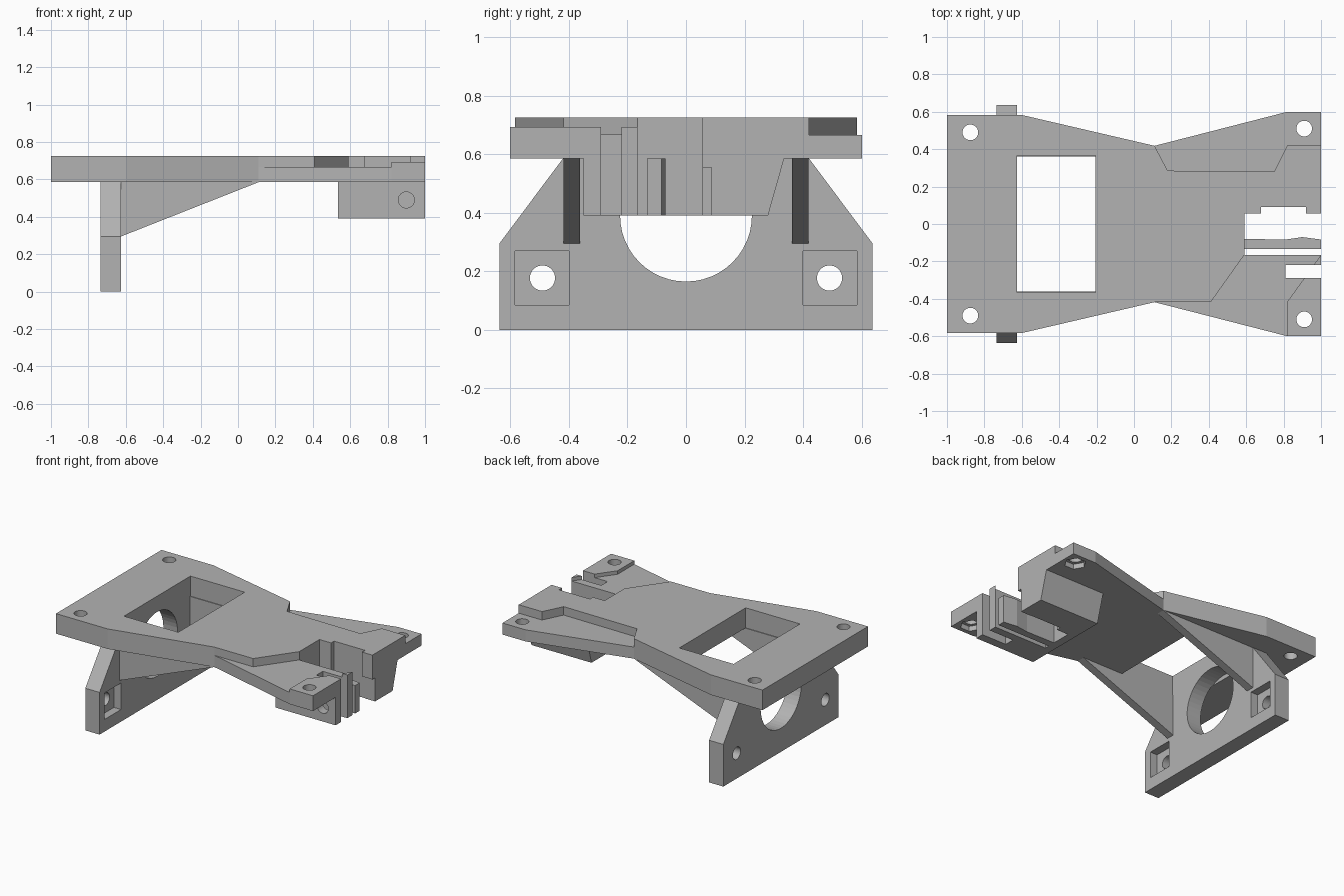
import bpy, bmesh, math
from mathutils import Vector

if "Cube" in bpy.data.objects:
    bpy.data.objects.remove(bpy.data.objects["Cube"], do_unlink=True)

grey = bpy.data.materials.new("matte grey")
grey.use_nodes = True
colour = (0.45, 0.45, 0.45, 1)
grey.diffuse_color = colour
grey.node_tree.nodes["Principled BSDF"].inputs["Base Color"].default_value = colour


def prism(name, pts, axis, lo, hi):
    """Extrude a 2D outline along an axis; pts are the other two axes in order."""
    def place(p, t):
        c = list(p)
        c.insert("xyz".index(axis), t)
        return Vector(c)
    bm = bmesh.new()
    face = bm.faces.new([bm.verts.new(place(p, lo)) for p in pts])
    ext = bmesh.ops.extrude_face_region(bm, geom=[face])
    verts = [v for v in ext["geom"] if isinstance(v, bmesh.types.BMVert)]
    bmesh.ops.translate(bm, verts=verts, vec=place((0, 0), hi - lo))
    bmesh.ops.recalc_face_normals(bm, faces=bm.faces[:])
    mesh = bpy.data.meshes.new(name)
    bm.to_mesh(mesh)
    bm.free()
    mesh.materials.append(grey)
    ob = bpy.data.objects.new(name, mesh)
    bpy.context.collection.objects.link(ob)
    return ob


def rect(a0, a1, b0, b1):
    return [(a0, b0), (a1, b0), (a1, b1), (a0, b1)]


def circle(a, b, r, n=32):
    return [(a + r * math.cos(2 * math.pi * i / n),
             b + r * math.sin(2 * math.pi * i / n)) for i in range(n)]


def cut(targets, pts, axis, lo, hi):
    """Subtract a prism from each target, then discard the cutter."""
    cutter = prism("cutter", pts, axis, lo, hi)
    cutter.hide_render = True
    for ob in targets:
        mod = ob.modifiers.new("cut", "BOOLEAN")
        mod.operation, mod.solver, mod.object = "DIFFERENCE", "EXACT", cutter
        bpy.context.view_layer.objects.active = ob
        bpy.ops.object.modifier_apply(modifier=mod.name)
    bpy.data.objects.remove(cutter, do_unlink=True)


BASE, TOP = 0.585, 0.725

# Waisted top plate
plate = prism("top_plate", [
    (-1, -0.583), (-0.6, -0.583), (0.11, -0.418), (0.82, -0.6), (1, -0.6),
    (1, 0.6), (0.82, 0.6), (0.11, 0.418), (-0.6, 0.583), (-1, 0.583)],
    "z", BASE, TOP)

# Clamp block below the plate, with one sloping side
block = prism("clamp_block", [(-0.35, 0.39), (0.28, 0.39), (0.335, BASE), (-0.35, BASE)],
              "x", 0.535, 1)

# Upright mounting leg
leg = prism("mounting_leg", [
    (-0.637, 0), (0.637, 0), (0.637, 0.295), (0.42, BASE), (-0.42, BASE), (-0.637, 0.295)],
    "x", -0.735, -0.625)

# Shallow recesses on the plate: left side, right side, right corner pad
cut([plate], [(0.11, 0.418), (0.18, 0.285), (0.75, 0.28), (0.82, 0.42),
              (1.1, 0.42), (1.1, 0.7), (0.11, 0.7)], "z", 0.666, 0.8)
cut([plate], [(0.11, -0.418), (0.41, -0.418), (0.59, -0.165), (1, -0.165),
              (0.82, -0.415), (0.82, -0.7), (0.11, -0.7)], "z", 0.667, 0.8)
cut([plate], [(1, -0.165), (0.82, -0.415), (0.82, -0.7), (1.1, -0.7), (1.1, -0.165)],
    "z", 0.692, 0.8)

# Window in the plate
cut([plate], rect(-0.625, -0.205, -0.367, 0.367), "z", 0.5, 0.8)

# Clamp slot, its widened pocket and the nut slot
both = [plate, block]
cut(both, [(0.59, -0.165), (1.1, -0.165), (1.1, 0.057), (0.92, 0.057), (0.92, 0.09),
           (0.68, 0.09), (0.68, 0.057), (0.59, 0.057)], "z", 0.3, 0.8)
cut([block], rect(0.9, 1.1, 0.0, 0.087), "z", 0.3, 0.555)
cut(both, rect(0.81, 1.1, -0.29, -0.22), "z", 0.3, 0.8)

# Clamp screw hole
cut([block], circle(0.9, 0.49, 0.043), "y", -0.4, -0.15)

# Corner holes, with hexagonal seats under the clamp end
for side in (-1, 1):
    cut([plate], circle(-0.875, side * 0.49, 0.042), "z", 0.5, 0.8)
    cut([plate], circle(0.91, side * 0.51, 0.042), "z", 0.5, 0.8)
    cut([plate], circle(0.91, side * 0.51, 0.07, 6), "z", 0.5, 0.62)
    # Leg screw holes with square nut seats
    cut([leg], circle(side * 0.49, 0.177, 0.043), "x", -0.8, -0.5)
    cut([leg], rect(side * 0.492 - 0.092, side * 0.492 + 0.092, 0.085, 0.27),
        "x", -0.68, -0.5)

# Large round opening through the leg and the underside of the plate
cut([leg, plate], circle(0, 0.39, 0.225, 48), "x", -0.74, -0.6)

# Flexible clamp tongue inside the slot
prism("clamp_tongue", [(0.585, -0.133), (1, -0.133), (1, -0.083), (0.9, -0.07),
                       (0.81, -0.083), (0.585, -0.08)], "z", 0.39, BASE)

# Triangular braces between leg and plate
for name, y in (("left_brace", 0.362), ("right_brace", -0.418)):
    prism(name, [(-0.625, 0.295), (0.11, BASE), (-0.625, BASE)], "y", y, y + 0.056)
